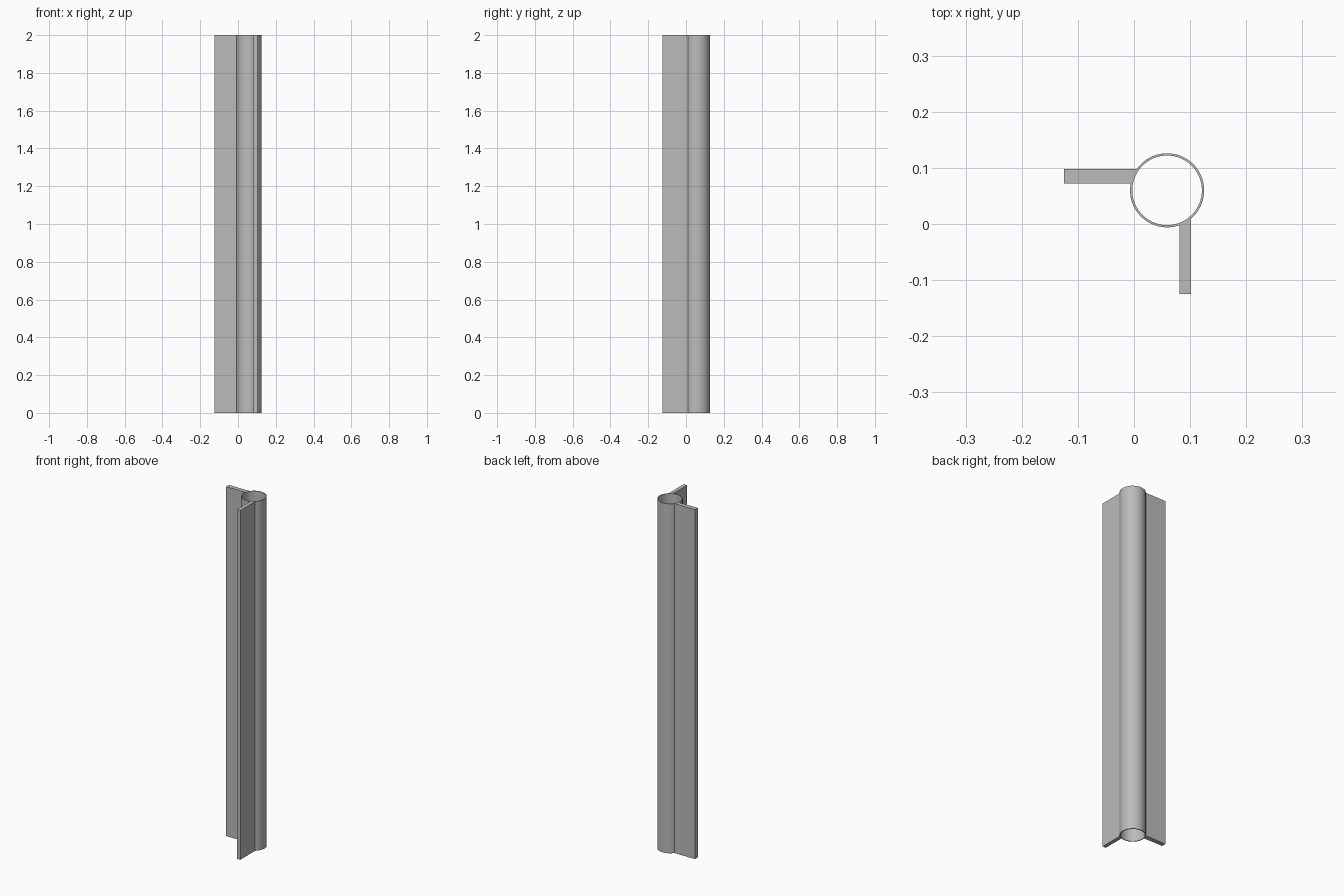
import bpy
import bmesh
from math import sin, cos, pi, sqrt

if "Cube" in bpy.data.objects:
    bpy.data.objects.remove(bpy.data.objects["Cube"], do_unlink=True)

HEIGHT = 2.0
CX, CY = 0.059, 0.06        # tube axis
OUTER, WALL = 0.066, 0.004
SEGMENTS = 96

grey = bpy.data.materials.new("plain grey")
grey.use_nodes = True
colour = (0.5, 0.5, 0.5, 1)
grey.diffuse_color = colour
grey.node_tree.nodes["Principled BSDF"].inputs["Base Color"].default_value = colour


def finish(name, bm):
    bmesh.ops.recalc_face_normals(bm, faces=bm.faces)
    mesh = bpy.data.meshes.new(name)
    bm.to_mesh(mesh)
    bm.free()
    mesh.materials.append(grey)
    obj = bpy.data.objects.new(name, mesh)
    bpy.context.collection.objects.link(obj)
    return obj


def make_tube(name):
    bm = bmesh.new()
    rings = []
    for radius, z in ((OUTER, 0), (OUTER, HEIGHT), (OUTER - WALL, HEIGHT), (OUTER - WALL, 0)):
        angles = [2 * pi * i / SEGMENTS for i in range(SEGMENTS)]
        rings.append([bm.verts.new((CX + radius * cos(a), CY + radius * sin(a), z)) for a in angles])
    for k in range(4):
        a, b = rings[k], rings[(k + 1) % 4]
        for i in range(SEGMENTS):
            j = (i + 1) % SEGMENTS
            bm.faces.new((a[i], a[j], b[j], b[i]))
    tube = finish(name, bm)
    bpy.ops.object.select_all(action="DESELECT")
    tube.select_set(True)
    bpy.context.view_layer.objects.active = tube
    bpy.ops.object.shade_smooth_by_angle(angle=pi / 6)


def make_fin(name, low, high, tip, along_x):
    """Upright plate whose root follows the middle of the tube wall."""
    across, axis = (CY, CX) if along_x else (CX, CY)
    radius = OUTER - WALL / 2
    outline = [(tip, high), (tip, low)]
    for i in range(9):
        side = low + (high - low) * i / 8
        outline.append((axis - sqrt(radius ** 2 - (side - across) ** 2), side))
    bm = bmesh.new()
    verts = [bm.verts.new((u, v, 0) if along_x else (v, u, 0)) for u, v in outline]
    base = bm.faces.new(verts)
    out = bmesh.ops.extrude_face_region(bm, geom=[base], use_keep_orig=True)
    top = [g for g in out["geom"] if isinstance(g, bmesh.types.BMVert)]
    bmesh.ops.translate(bm, verts=top, vec=(0, 0, HEIGHT))
    finish(name, bm)


# Hollow post and its two perpendicular flanges
make_tube("hollow_post")
make_fin("right_flange", 0.072, 0.098, -0.125, True)
make_fin("front_flange", 0.081, 0.102, -0.125, False)
